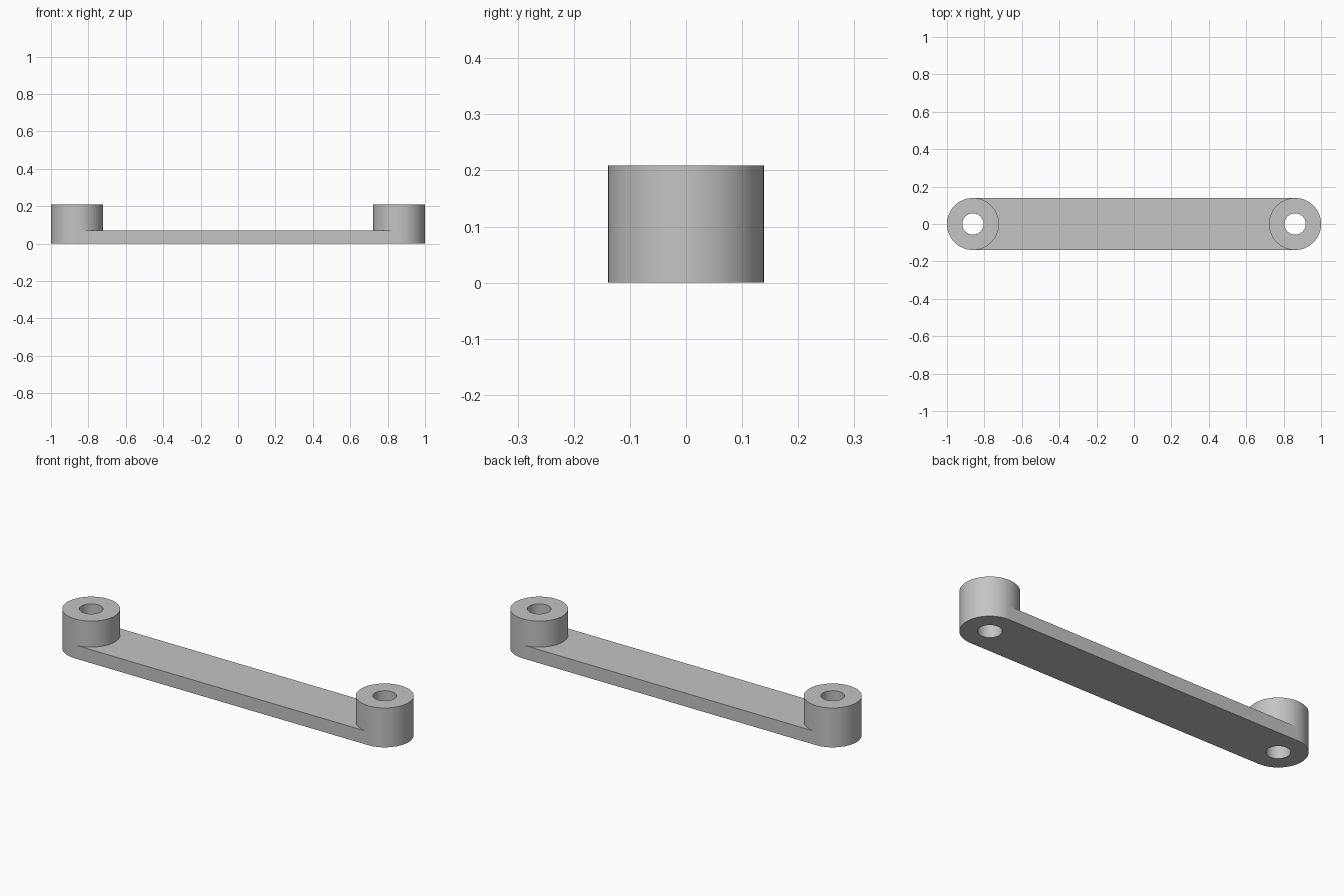
import bpy, bmesh, math

cube = bpy.data.objects.get("Cube")
if cube:
    bpy.data.objects.remove(cube, do_unlink=True)

CENTER, RADIUS, HOLE = 0.861, 0.139, 0.057
BAR_TOP, BOSS_TOP = 0.071, 0.209
N = 96

grey = bpy.data.materials.new("plain grey")
grey.use_nodes = True
color = (0.55, 0.55, 0.55, 1)
grey.diffuse_color = color
grey.node_tree.nodes["Principled BSDF"].inputs["Base Color"].default_value = color

bm = bmesh.new()


def ring(side, radius, z):
    """Circle of vertices around one boss axis, mirrored by side."""
    angles = [2 * math.pi * i / N for i in range(N)]
    return [bm.verts.new((side * (CENTER + radius * math.cos(a)), radius * math.sin(a), z))
            for a in angles]


def bridge(a, b, steps=range(N)):
    for i in steps:
        j = (i + 1) % N
        bm.faces.new((a[i], a[j], b[j], b[i]))


inner_half = range(N // 4, 3 * N // 4)
outer_half = [i for i in range(N) if i not in inner_half]

# Bored bosses at both ends
ends = []
for side in (-1, 1):
    base, mid, top = (ring(side, RADIUS, z) for z in (0, BAR_TOP, BOSS_TOP))
    bore_base, bore_top = (ring(side, HOLE, z) for z in (0, BOSS_TOP))
    bridge(base, mid, outer_half)
    bridge(mid, top)
    bridge(top, bore_top)
    bridge(bore_top, bore_base)
    bridge(bore_base, base)
    ends.append((base, mid))

# Flat bar joining the bosses: underside, top and the two long sides
(base_a, mid_a), (base_b, mid_b) = ends
bridge(base_a, base_b, inner_half)
bridge(mid_a, mid_b, inner_half)
for i in (N // 4, 3 * N // 4):
    bm.faces.new((base_a[i], base_b[i], mid_b[i], mid_a[i]))

bmesh.ops.recalc_face_normals(bm, faces=bm.faces)
mesh = bpy.data.meshes.new("link_arm")
bm.to_mesh(mesh)
bm.free()
mesh.materials.append(grey)

link_arm = bpy.data.objects.new("link_arm", mesh)
bpy.context.collection.objects.link(link_arm)
bpy.ops.object.select_all(action="DESELECT")
link_arm.select_set(True)
bpy.context.view_layer.objects.active = link_arm
bpy.ops.object.shade_smooth_by_angle(angle=math.radians(30))
